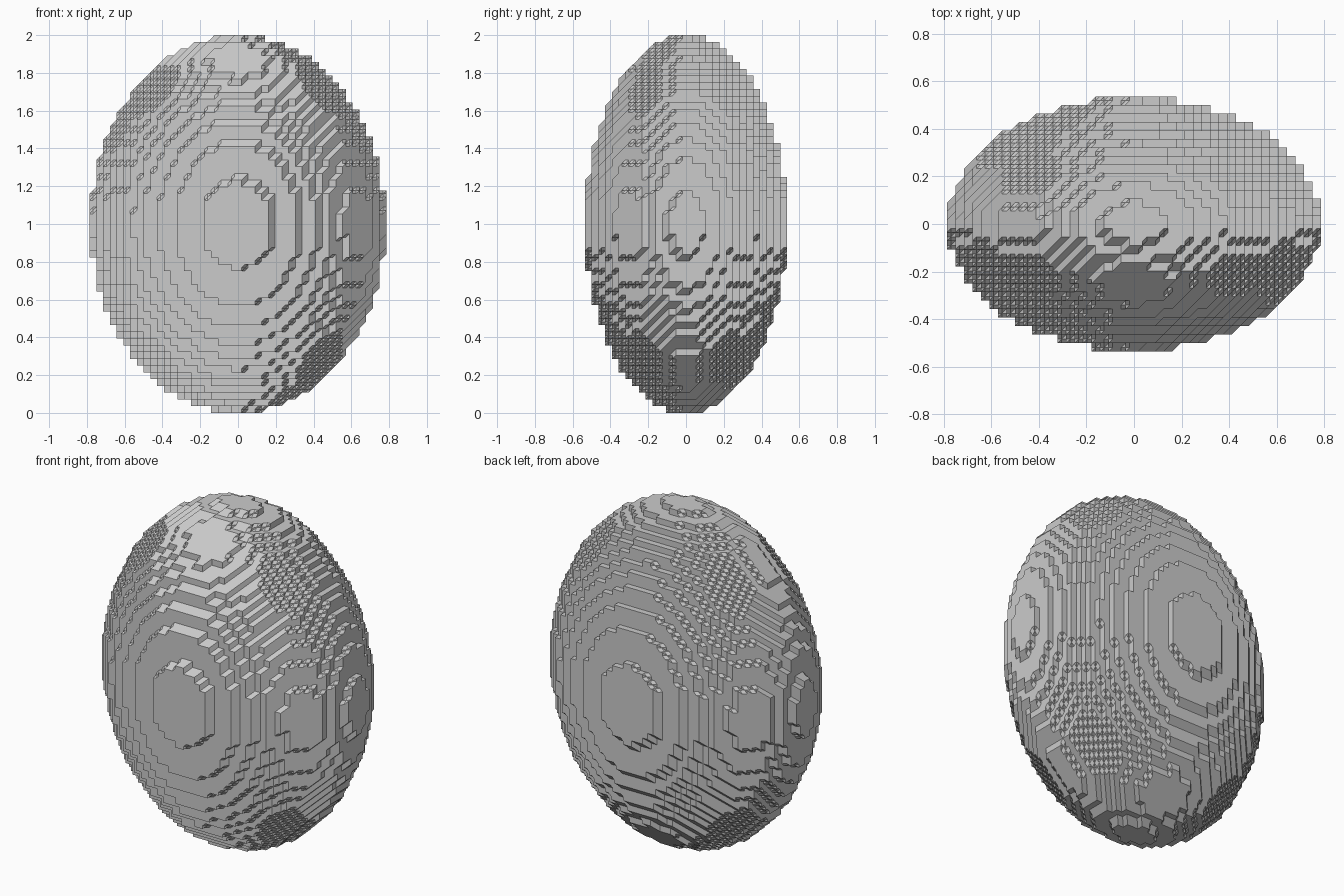
import bpy, bmesh
from itertools import permutations, product
from mathutils import Vector

cube = bpy.data.objects.get("Cube")
if cube:
    bpy.data.objects.remove(cube)

# Sample counts per axis, cell size, and ellipsoid radii in cells
COUNT = (44, 30, 56)
RADII = (21.87, 14.94, 27.95)
CELL = 2 / COUNT[2]


def inside(p):
    return sum(((i + 0.5 - n / 2) / r) ** 2 for i, n, r in zip(p, COUNT, RADII)) <= 1


solid = {p for p in product(*map(range, COUNT)) if inside(p)}


# Six corner-to-corner paths split each cell into tetrahedra
def corner_path(order):
    step, path = [0, 0, 0], [(0, 0, 0)]
    for axis in order:
        step[axis] = 1
        path.append(tuple(step))
    return path


PATHS = [corner_path(order) for order in permutations(range(3))]
CORNERS = list(product((0, 1), repeat=3))

bm = bmesh.new()
verts = {}


def add(a, b):
    return tuple(i + j for i, j in zip(a, b))


# Vertex halfway between a solid sample and an empty one
def midpoint(a, b):
    key = add(a, b)
    if key not in verts:
        x, y, z = (((k + 1) / 2 - n / 2) * CELL for k, n in zip(key, COUNT))
        verts[key] = bm.verts.new((x, y, z + 1))
    return verts[key]


# Stepped skin: one triangle or quad for each tetrahedron the boundary crosses
for cell in product(*(range(-1, n) for n in COUNT)):
    filled = sum(add(cell, c) in solid for c in CORNERS)
    if filled in (0, 8):
        continue
    for path in PATHS:
        points = [add(cell, c) for c in path]
        full = [p for p in points if p in solid]
        empty = [p for p in points if p not in solid]
        if not full or not empty:
            continue
        if len(full) == 2:
            (a, b), (c, d) = full, empty
            ring = [midpoint(a, c), midpoint(a, d), midpoint(b, d), midpoint(b, c)]
        else:
            ring = [midpoint(a, b) for a in full for b in empty]
        normal = (ring[1].co - ring[0].co).cross(ring[2].co - ring[0].co)
        if normal.dot(Vector(empty[0]) - Vector(full[0])) < 0:
            ring.reverse()
        bm.faces.new(ring)

# Merge flat neighbours into large terraces
bmesh.ops.dissolve_limit(bm, angle_limit=0.01, verts=bm.verts[:], edges=bm.edges[:])

mesh = bpy.data.meshes.new("stepped_ellipsoid")
bm.to_mesh(mesh)
bm.free()
body = bpy.data.objects.new("stepped_ellipsoid", mesh)
bpy.context.collection.objects.link(body)

# Plain grey finish
grey = bpy.data.materials.new("plain_grey")
grey.use_nodes = True
colour = (0.6, 0.6, 0.6, 1)
grey.diffuse_color = colour
grey.node_tree.nodes["Principled BSDF"].inputs["Base Color"].default_value = colour
mesh.materials.append(grey)
